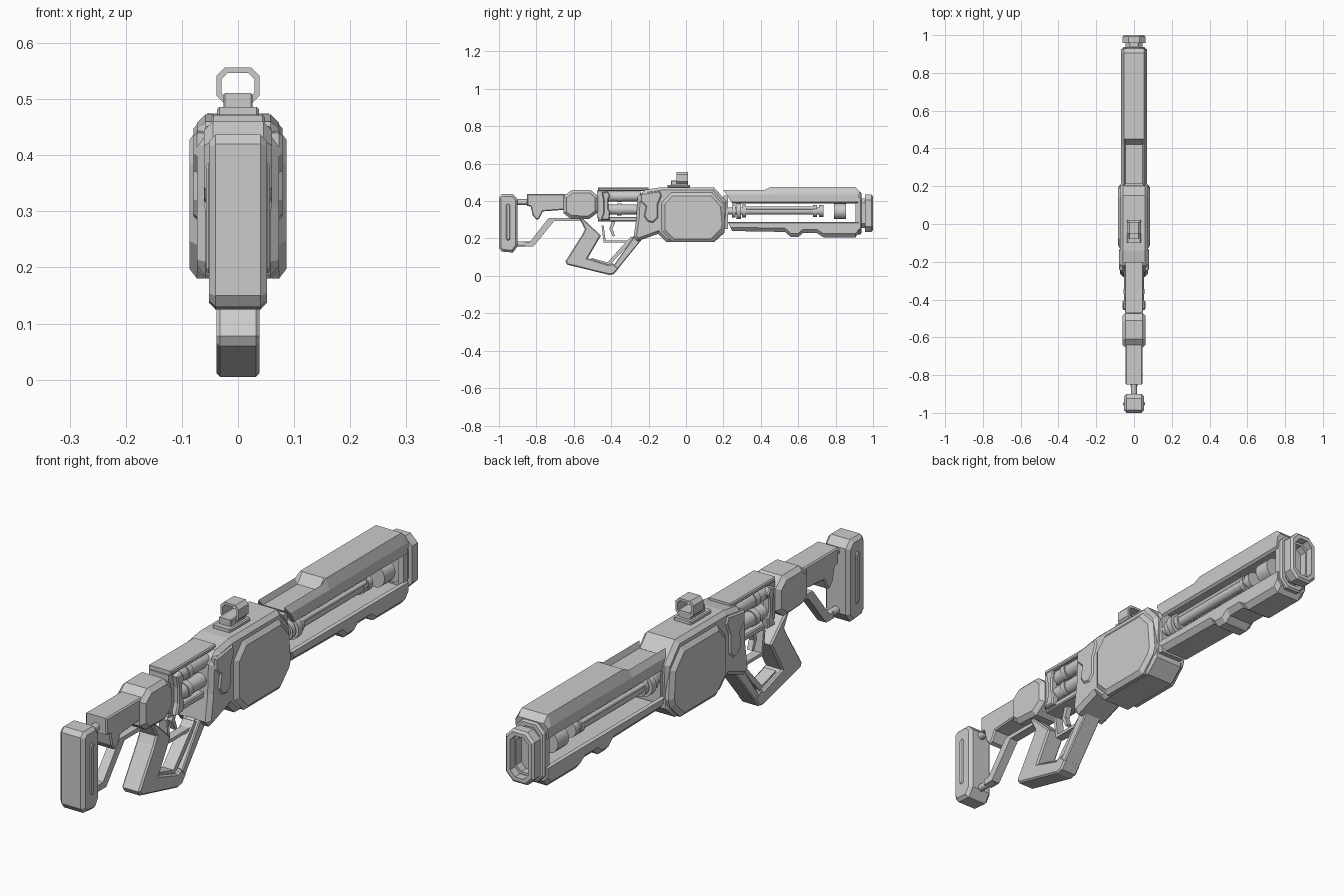
import bpy, bmesh, math
from mathutils import Vector

if "Cube" in bpy.data.objects:
    bpy.data.objects.remove(bpy.data.objects["Cube"])

grey = bpy.data.materials.new("neutral grey")
grey.diffuse_color = (0.6, 0.6, 0.6, 1)
grey.use_nodes = True
grey.node_tree.nodes["Principled BSDF"].inputs["Base Color"].default_value = grey.diffuse_color


def finish(name, bm):
    bmesh.ops.recalc_face_normals(bm, faces=bm.faces[:])
    me = bpy.data.meshes.new(name)
    bm.to_mesh(me)
    bm.free()
    me.materials.append(grey)
    ob = bpy.data.objects.new(name, me)
    bpy.context.collection.objects.link(ob)
    return ob


def loft(name, rings, closed=False):
    """Skin a list of equal rings; cap the ends or join last to first."""
    bm = bmesh.new()
    vs = [[bm.verts.new(p) for p in r] for r in rings]
    n = len(vs[0])
    pairs = list(zip(vs, vs[1:])) + ([(vs[-1], vs[0])] if closed else [])
    for a, b in pairs:
        for i in range(n):
            bm.faces.new((a[i], a[(i + 1) % n], b[(i + 1) % n], b[i]))
    if not closed:
        bm.faces.new(vs[0])
        bm.faces.new(vs[-1])
    return finish(name, bm)


def inset(pts, d):
    """Offset a profile inward with mitred corners."""
    n = len(pts)
    area = sum(pts[i - 1][0] * pts[i][1] - pts[i][0] * pts[i - 1][1] for i in range(n))
    s = 1 if area > 0 else -1
    out = []
    for i in range(n):
        p, a, b = (Vector(pts[j % n]) for j in (i, i - 1, i + 1))
        e, f = (p - a).normalized(), (b - p).normalized()
        n1, n2 = Vector((-e.y, e.x)) * s, Vector((-f.y, f.x)) * s
        out.append(tuple(p + (n1 + n2) * d / max(0.4, 1 + n1.dot(n2))))
    return out


def prism(name, pts, x0, x1, c0=0.0, c1=0.0, k=1.0):
    """Side profile (y, z) from x0 to x1, edges chamfered by c0 and c1."""
    rings = []
    if c0:
        rings.append([(x0, *p) for p in inset(pts, c0 * k)])
    rings.append([(x0 + c0, *p) for p in pts])
    rings.append([(x1 - c1, *p) for p in pts])
    if c1:
        rings.append([(x1, *p) for p in inset(pts, c1 * k)])
    return loft(name, rings)


def slab(name, pts, hw, c=0.0, k=1.0):
    return prism(name, pts, -hw, hw, c, c, k)


def pair(name, pts, x0, x1, c=0.0, k=1.0):
    prism(name + "_right", pts, x0, x1, 0, c, k)
    prism(name + "_left", pts, -x1, -x0, c, 0, k)


def rect(y0, y1, z0, z1):
    return [(y0, z0), (y1, z0), (y1, z1), (y0, z1)]


def cut_rect(y0, y1, z0, z1, c):
    return [(y0 + c, z0), (y1 - c, z0), (y1, z0 + c), (y1, z1 - c),
            (y1 - c, z1), (y0 + c, z1), (y0, z1 - c), (y0, z0 + c)]


def octa(y, hw, z0, z1, c):
    return [(x, y, z) for x, z in cut_rect(-hw, hw, z0, z1, c)]


def cylinder(name, x, z, r, y0, y1, n=20):
    angs = [2 * math.pi * i / n for i in range(n)]
    ob = loft(name, [[(x + r * math.cos(a), y, z + r * math.sin(a)) for a in angs] for y in (y0, y1)])
    for p in ob.data.polygons:
        p.use_smooth = len(p.vertices) == 4
    for e in ob.data.edges:
        ya, yb = (ob.data.vertices[i].co.y for i in e.vertices)
        e.use_edge_sharp = abs(ya - yb) < 1e-6


# Stock: shoulder pad with side grooves, rods, strut and cheek block
pad = [(-1, .15), (-.985, .13), (-.925, .125), (-.90, .16), (-.90, .41),
       (-.925, .437), (-.985, .437), (-1, .42)]
slab("shoulder_pad", pad, .052, .012)
pair("pad_groove_plate", cut_rect(-.962, -.94, .19, .385, .008), .05, .057, .004)
cylinder("upper_stock_rod", 0, .395, .015, -.91, -.84)
cylinder("lower_stock_rod", 0, .17, .014, -.91, -.82)
slab("stock_strut", [(-.86, .158), (-.815, .158), (-.705, .293), (-.57, .293),
                     (-.57, .309), (-.735, .309), (-.835, .182), (-.86, .182)], .018)
slab("cheek_block", [(-.85, .375), (-.83, .37), (-.82, .325), (-.80, .30), (-.785, .305),
                     (-.765, .345), (-.63, .355), (-.63, .437), (-.85, .437)], .045, .005)

# Stock joint
slab("stock_joint", [(-.655, .335), (-.62, .308), (-.52, .303), (-.47, .34), (-.47, .425),
                     (-.51, .46), (-.61, .46), (-.655, .425)], .061, .016)

# Open mid section: rails, brackets and four tubes
slab("top_rail", rect(-.47, -.2, .455, .472), .048, .004)
slab("bottom_rail", rect(-.47, -.22, .292, .315), .042, .004)
slab("rear_bulkhead", rect(-.475, -.42, .31, .457), .04)
pair("side_bracket", [(-.455, .30), (-.41, .30), (-.405, .34), (-.415, .36), (-.415, .41),
                      (-.405, .43), (-.42, .452), (-.45, .445), (-.44, .40), (-.44, .34)], .035, .06, .005)
for sx in (-1, 1):
    for z in (.425, .355):
        cylinder("mid_tube", sx * .025, z, .027, -.43, -.24)
        cylinder("mid_tube_collar", sx * .025, z, .031, -.37, -.345)

# Main body with raised side covers
slab("main_body", [(-.28, .21), (-.26, .185), (-.15, .225), (-.105, .18), (.15, .18), (.205, .23),
                   (.215, .40), (.15, .473), (-.14, .473), (-.22, .46), (-.26, .42), (-.265, .31)],
     .073, .015)
pair("side_cover", [(-.13, .24), (-.07, .18), (.14, .18), (.20, .24), (.21, .27), (.20, .38),
                    (.14, .445), (-.08, .445), (-.13, .39)], .06, .086, .013, 1.3)
pair("rear_cover", [(-.245, .44), (-.14, .455), (-.13, .43), (-.15, .38), (-.15, .31), (-.175, .285),
                    (-.205, .29), (-.225, .32), (-.215, .37), (-.245, .40)], .06, .079, .006)

# Pistol grip with open front brace
slab("grip", [(-.645, .078), (-.635, .06), (-.41, .005), (-.385, .01), (-.36, .04), (-.39, .068),
              (-.415, .06), (-.525, .095), (-.455, .215), (-.475, .235), (-.555, .31),
              (-.57, .305), (-.54, .25), (-.555, .22)], .038, .006)
slab("grip_brace", [(-.405, .03), (-.37, .03), (-.24, .19), (-.275, .215)], .036, .004)
slab("brace_inner_strip", [(-.51, .078), (-.415, .05), (-.275, .20), (-.295, .21), (-.42, .072), (-.505, .096)], .024)

# Trigger and its guard
slab("trigger_guard", [(-.452, .27), (-.44, .178), (-.31, .178), (-.26, .21), (-.26, .225),
                       (-.315, .19), (-.43, .19), (-.44, .27)], .017)
slab("trigger", [(-.395, .30), (-.41, .25), (-.39, .21), (-.38, .215), (-.393, .25), (-.375, .30)], .011)

# Sight on the top
slab("sight_base", rect(-.10, .022, .47, .486), .037, .004)
slab("sight_block", rect(-.08, .01, .484, .511), .026, .003)
loft("sight_hood", [octa(-.05, .038, .492, .556, .014), octa(.01, .038, .492, .556, .014),
                    octa(.01, .029, .50, .547, .011), octa(-.05, .029, .50, .547, .011)], True)


def shell(name, sections):
    """Handguard shell; each section is a half outline of (x, y, z)."""
    loft(name, [h + [(-x, y, z) for x, y, z in reversed(h)] for h in sections])


# Upper handguard: recessed roof behind, raised roof ahead
def upper(y, roof, rim, slant):
    half = [(.045, roof), (.054, rim), (.068, .435), (.068, .395), (.058, .387), (.044, .415)]
    return [(x, y + slant * (.46 - z), z) for x, z in half]


shell("upper_handguard", [upper(.20, .438, .46, .65), upper(.42, .438, .46, 0),
                          upper(.45, .474, .475, 0), upper(.905, .474, .475, 0),
                          upper(.93, .45, .452, -.15)])


# Lower handguard with stepped underside
def lower(y, bottom, slant=0):
    half = [(.044, .262), (.056, .287), (.068, .283), (.068, bottom + .02), (.05, bottom)]
    return [(x, y - slant * (.285 - z), z) for x, z in half]


steps = [(.225, .24, -.5), (.53, .235), (.56, .208), (.60, .208), (.625, .229), (.70, .229),
         (.735, .206), (.905, .206), (.925, .23)]
shell("lower_handguard", [lower(*s) for s in steps])

# Rods and collars inside the handguard slots
for sx in (-1, 1):
    cylinder("long_rod", sx * .03, .347, .02, .2, .73)
    cylinder("thin_rod", sx * .043, .362, .009, .3, .7, 10)
    for y0, y1, r in ((.245, .265, .036), (.27, .295, .044), (.30, .32, .034),
                      (.68, .70, .031), (.71, .735, .031)):
        cylinder("rod_collar", sx * .022, .347, r, y0, y1)
    cylinder("front_canister", sx * .02, .345, .042, .79, .855)

# Front frame and hollow muzzle
slab("rear_frame", rect(.2, .225, .25, .43), .05)


def tube(name, y0, y1, hw, z0, z1, c, wall, bev):
    loft(name, [octa(y0, hw, z0, z1, c), octa(y1 - bev, hw, z0, z1, c),
                octa(y1, hw - bev, z0 + bev, z1 - bev, c - bev * .4),
                octa(y1, hw - wall, z0 + wall, z1 - wall, c - wall * .4),
                octa(y0, hw - wall, z0 + wall, z1 - wall, c - wall * .4)], True)


tube("front_frame", .905, .938, .06, .222, .448, .03, .02, .006)
tube("muzzle_neck", .92, .97, .045, .255, .415, .025, .012, .003)
tube("muzzle_ring", .957, 1.0, .06, .235, .435, .03, .022, .008)
loft("muzzle_floor", [octa(.925, .042, .258, .412, .023), octa(.94, .042, .258, .412, .023)])
